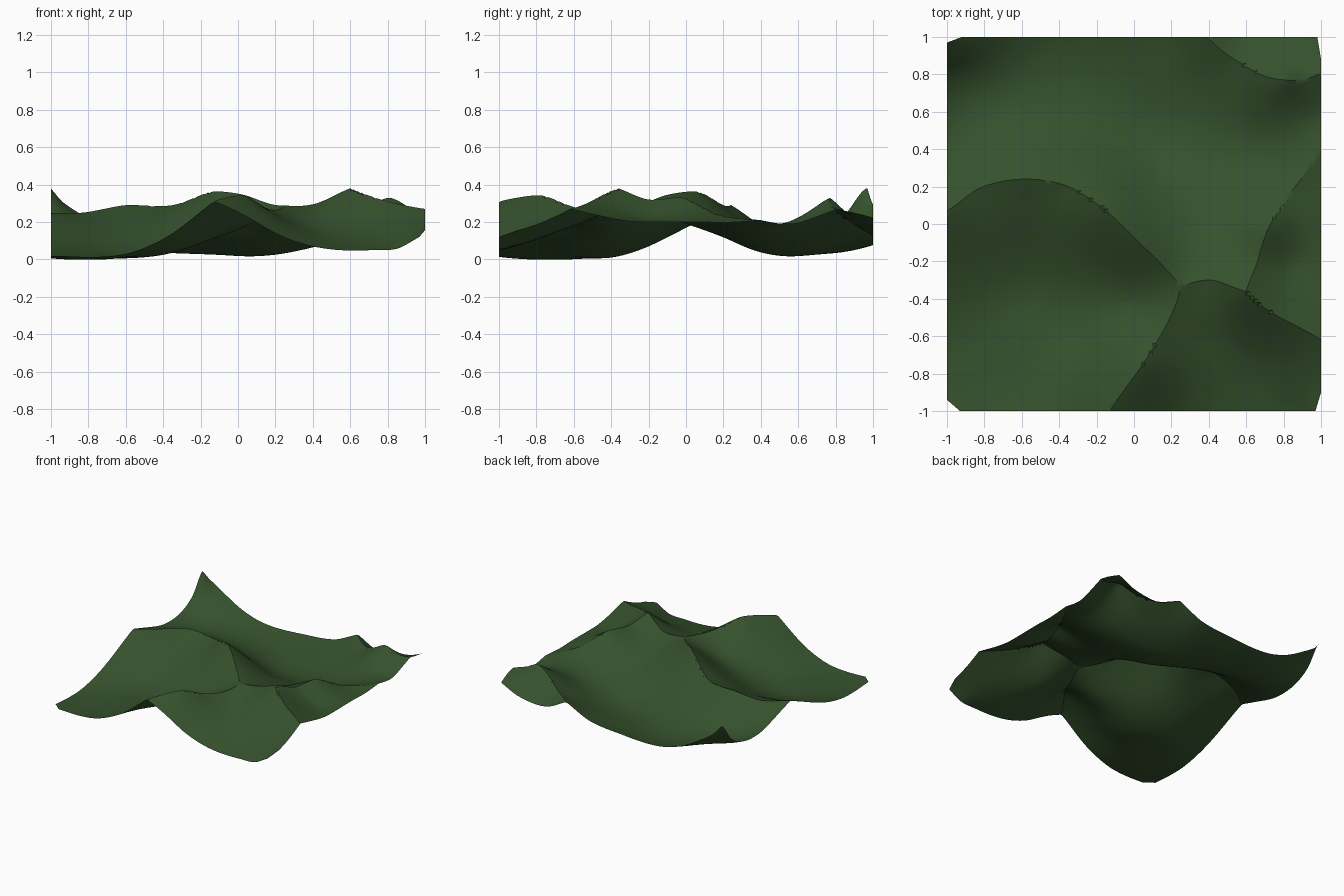
import bpy
import bmesh
import math
from mathutils import Vector

cube = bpy.data.objects.get("Cube")
if cube:
    bpy.data.objects.remove(cube, do_unlink=True)

# Crest lines, as x, y, height in hundredths
arc_crest = [(-100, 7, 25), (-83, 19, 25), (-60, 24, 29), (-35, 20, 29),
             (-15, 7, 36), (5, -12, 34), (25, -33, 29)]
front_crest = [(25, -33, 29), (14, -60, 28), (4, -76, 34), (-13, -100, 31)]
saddle_crest = [(25, -33, 29), (42, -30, 30), (60, -36, 38)]
side_crest = [(60, -36, 38), (80, -51, 31), (100, -62, 27)]
right_crest = [(60, -36, 38), (66, -20, 32), (72, -2, 33), (84, 17, 24), (100, 40, 21)]
back_crest = [(39, 100, 22), (57, 86, 22), (70, 79, 28), (81, 77, 33), (90, 77, 29),
              (100, 81, 27)]

# Points on the floor and the outer rim of each hollow
front_left_floor = [(-100, -98, 2), (-60, -100, 3), (-35, -100, 14), (-100, -62, 1),
                    (-100, -30, 9), (-60, -58, 1), (-60, -40, 1), (-60, -20, 7),
                    (-60, 2, 18), (-30, -60, 6), (-28, -20, 14), (0, -42, 16)]
back_floor = [(-100, 95, 37), (-100, 86, 25), (-100, 72, 16), (-100, 44, 14),
              (-95, 100, 32), (-90, 100, 28), (-82, 100, 23), (-68, 100, 15),
              (-50, 100, 9), (-10, 100, 9), (20, 100, 13), (5, 75, 4), (0, 48, 3),
              (-40, 60, 6), (-70, 55, 10), (28, 55, 4), (12, 30, 8), (30, 22, 11),
              (35, 0, 19), (65, 45, 13), (70, 20, 19), (100, 58, 19)]
front_right_floor = [(20, -100, 14), (40, -100, 7), (73, -100, 5), (86, -100, 6),
                     (97, -100, 12), (100, -82, 18), (40, -60, 18), (70, -70, 16),
                     (55, -85, 9)]
right_floor = [(100, -40, 22), (100, -18, 20), (100, 10, 20), (85, -20, 22)]
corner_floor = [(55, 100, 14), (85, 100, 16), (100, 100, 23), (72, 91, 19)]


def kernel(dx, dy):
    squared = dx * dx + dy * dy
    return squared * math.log(squared) if squared > 0 else 0.0


def solve(rows):
    """Gaussian elimination with pivoting on an augmented matrix."""
    count = len(rows)
    for col in range(count):
        pivot = max(range(col, count), key=lambda r: abs(rows[r][col]))
        rows[col], rows[pivot] = rows[pivot], rows[col]
        for r in range(col + 1, count):
            factor = rows[r][col] / rows[col][col]
            if factor:
                rows[r] = [a - factor * b for a, b in zip(rows[r], rows[col])]
    answer = [0.0] * count
    for r in reversed(range(count)):
        known = sum(rows[r][c] * answer[c] for c in range(r + 1, count))
        answer[r] = (rows[r][count] - known) / rows[r][r]
    return answer


def make_hollow(*lines):
    """Return a smooth thin-plate bowl through the given lines of points."""
    raw = sorted({point for line in lines for point in line})
    points = [tuple(value / 100 for value in point) for point in raw]
    rows = [[kernel(x - px, y - py) for px, py, pz in points] + [1.0, x, y, z]
            for x, y, z in points]
    rows.append([1.0 for p in points] + [0.0] * 4)
    rows.append([p[0] for p in points] + [0.0] * 4)
    rows.append([p[1] for p in points] + [0.0] * 4)
    weights = solve(rows)
    base, slope_x, slope_y = weights[-3:]
    centre_x = sum(p[0] for p in points) / len(points)
    centre_y = sum(p[1] for p in points) / len(points)
    reach = max(math.hypot(p[0] - centre_x, p[1] - centre_y) for p in points)

    def height(x, y):
        z = base + slope_x * x + slope_y * y
        z += sum(w * kernel(x - p[0], y - p[1]) for w, p in zip(weights, points))
        # Keep each bowl rising beyond its own area
        outside = math.hypot(x - centre_x, y - centre_y) - reach
        return z + max(0.0, outside) * 0.7

    return height


hollows = [
    make_hollow(arc_crest, front_crest, front_left_floor),
    make_hollow(arc_crest, saddle_crest, right_crest, back_crest, back_floor),
    make_hollow(front_crest, saddle_crest, side_crest, front_right_floor),
    make_hollow(side_crest, right_crest, right_floor),
    make_hollow(back_crest, corner_floor),
]


def shift_to_crest(x, y, reach):
    """Slide a point onto the line where its two lowest bowls meet."""
    low, other = sorted(hollows, key=lambda hollow: hollow(x, y))[:2]

    def gap(u, v):
        return other(u, v) - low(u, v)

    here, step = gap(x, y), 0.002
    if here > 0.05:
        return x, y
    slope = Vector(((gap(x + step, y) - here) / step, (gap(x, y + step) - here) / step))
    # Points on the rim only slide along it
    if abs(x) > 0.999:
        slope.x = 0
    if abs(y) > 0.999:
        slope.y = 0
    if slope.length < 0.01:
        return x, y
    move = slope * (-here / slope.length_squared)
    return (x + move.x, y + move.y) if move.length < reach else (x, y)


# Terrain sheet: the lowest bowl wins, so bowls meet in sharp crests
CELLS = 100
bm = bmesh.new()
bmesh.ops.create_grid(bm, x_segments=CELLS, y_segments=CELLS, size=1)
for vert in bm.verts:
    x, y = shift_to_crest(vert.co.x, vert.co.y, 0.95 / CELLS)
    z = min(hollow(x, y) for hollow in hollows)
    vert.co = (x, y, min(0.38, max(0.0, z)))
bmesh.ops.triangulate(bm, faces=bm.faces[:], quad_method='SHORT_EDGE')

# Clipped corners: each pair is the cut along x and along y
for side_x, side_y, cut_x, cut_y in [(-1, 1, 0.08, 0.03), (1, 1, 0.02, 0.12),
                                     (-1, -1, 0.07, 0.06), (1, -1, 0.03, 0.1)]:
    bmesh.ops.bisect_plane(bm, geom=bm.verts[:] + bm.edges[:] + bm.faces[:],
                           plane_co=(side_x, side_y * (1 - cut_y), 0),
                           plane_no=(side_x * cut_y, side_y * cut_x, 0),
                           clear_outer=True)

mesh = bpy.data.meshes.new("terrain")
bm.to_mesh(mesh)
bm.free()
terrain = bpy.data.objects.new("terrain", mesh)
bpy.context.collection.objects.link(terrain)

# Grass colour
grass = bpy.data.materials.new("grass_green")
grass.use_nodes = True
colour = (0.036, 0.084, 0.026, 1.0)
grass.diffuse_color = colour
grass.node_tree.nodes["Principled BSDF"].inputs["Base Color"].default_value = colour
mesh.materials.append(grass)

# Smooth slopes, sharp crests
bpy.ops.object.select_all(action='DESELECT')
terrain.select_set(True)
bpy.context.view_layer.objects.active = terrain
bpy.ops.object.shade_smooth_by_angle(angle=math.radians(30))
